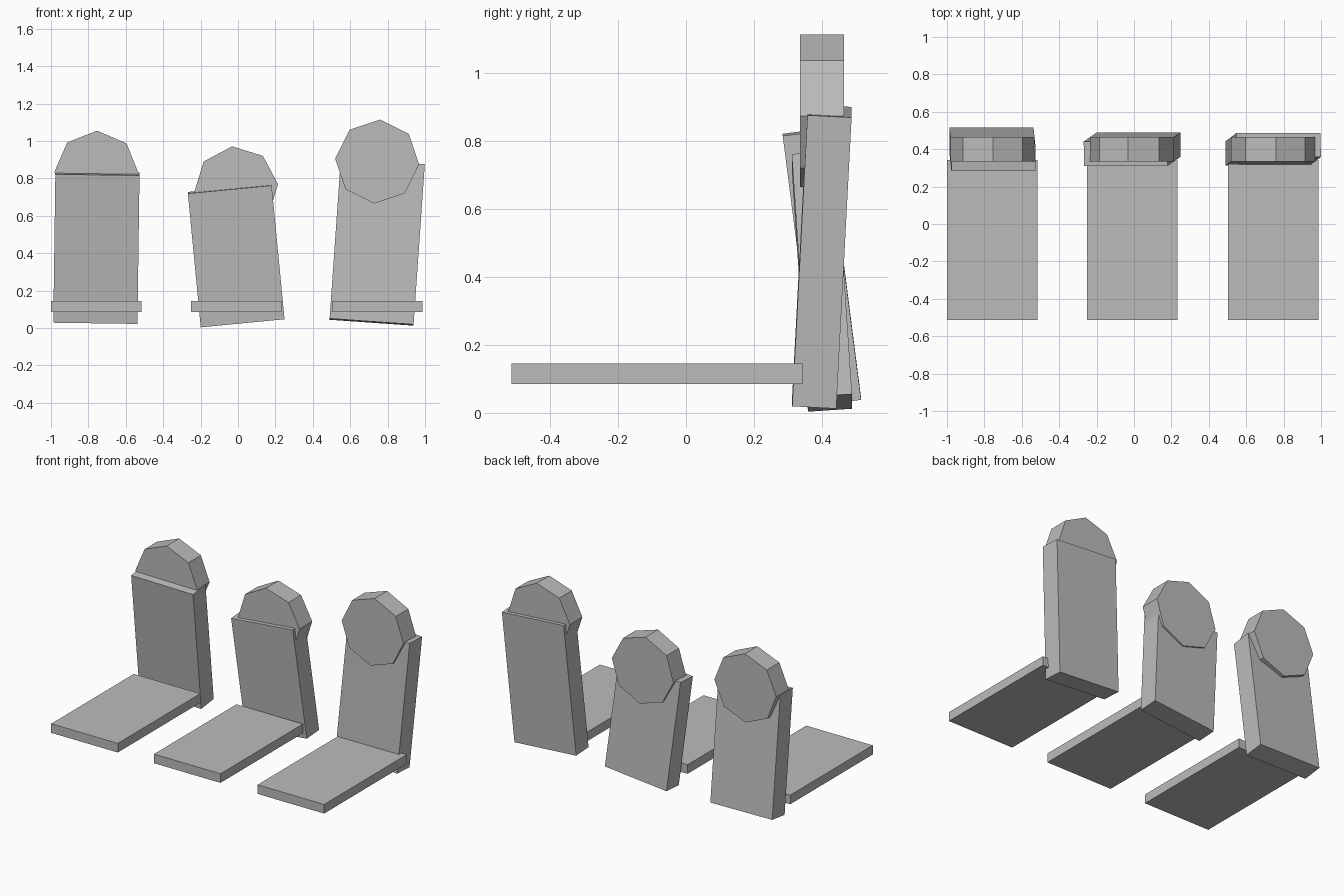
import bpy
import bmesh
from math import radians
from mathutils import Matrix, Vector

cube = bpy.data.objects.get("Cube")
if cube:
    bpy.data.objects.remove(cube, do_unlink=True)

# One plain stone colour
STONE = (0.5, 0.5, 0.5, 1)
stone = bpy.data.materials.new("grey_stone")
stone.use_nodes = True
stone.diffuse_color = STONE
stone.node_tree.nodes["Principled BSDF"].inputs["Base Color"].default_value = STONE


def finish(name, bm, location, tilt=(0, 0)):
    mesh = bpy.data.meshes.new(name)
    bm.to_mesh(mesh)
    bm.free()
    mesh.materials.append(stone)
    obj = bpy.data.objects.new(name, mesh)
    obj.location = location
    obj.rotation_euler = (radians(tilt[0]), radians(tilt[1]), 0)
    bpy.context.collection.objects.link(obj)


def box(name, size, location, tilt=(0, 0)):
    bm = bmesh.new()
    bmesh.ops.create_cube(bm, size=1)
    bmesh.ops.scale(bm, vec=Vector(size), verts=bm.verts)
    finish(name, bm, location, tilt)


def octagon(name, radius, depth, location, roll):
    # Eight-sided disc lying along y, with a corner at the top
    bm = bmesh.new()
    bmesh.ops.create_cone(bm, cap_ends=True, segments=8, radius1=radius,
                          radius2=radius, depth=depth,
                          matrix=Matrix.Rotation(radians(90), 4, "X"))
    finish(name, bm, location, (0, roll))


WIDTH, THICK, BACK = 0.45, 0.13, 0.4

# Each gravestone: side, centre x, height, centre z, forward lean, sideways tilt
graves = [
    ("right", -0.757, 0.80, 0.43, 7.3, 0.8),
    ("middle", -0.01, 0.72, 0.387, 3.8, -5.5),
    ("left", 0.744, 0.86, 0.46, -3.0, 4.0),
]

for side, x, height, z, lean, tilt in graves:
    box(f"{side}_headstone", (WIDTH, THICK, height), (x, BACK, z), (lean, tilt))
    octagon(f"{side}_headstone_top", WIDTH / 2, THICK,
            (x, BACK, z + height / 2), tilt)
    box(f"{side}_grave_slab", (0.484, 0.857, 0.06), (x, -0.085, 0.115))
